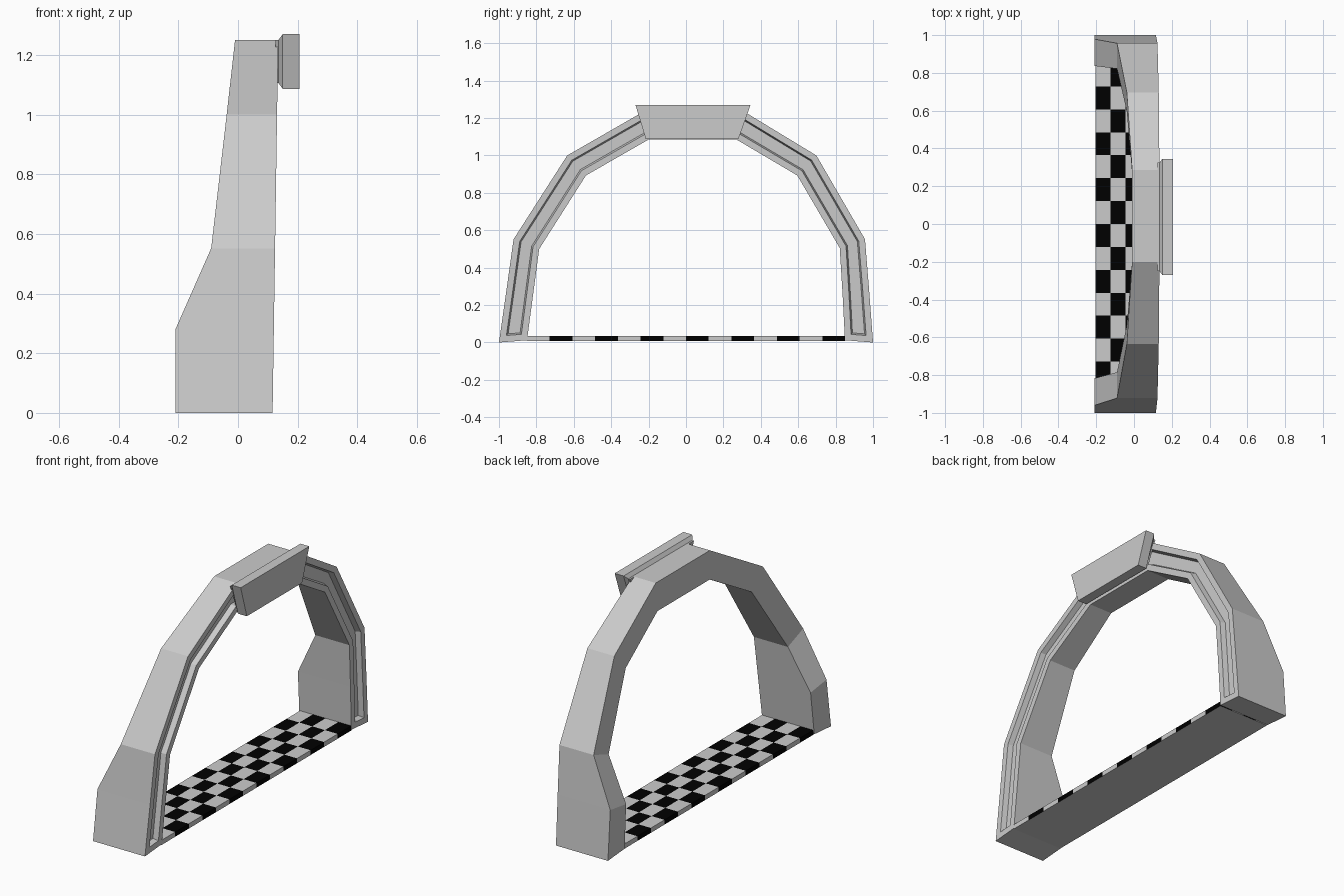
import bpy, bmesh

if "Cube" in bpy.data.objects:
    bpy.data.objects.remove(bpy.data.objects["Cube"])


def finish(bm, name, mats=()):
    bmesh.ops.remove_doubles(bm, verts=bm.verts, dist=1e-5)
    bmesh.ops.recalc_face_normals(bm, faces=bm.faces)
    mesh = bpy.data.meshes.new(name)
    for m in mats:
        mesh.materials.append(m)
    bm.to_mesh(mesh)
    bm.free()
    obj = bpy.data.objects.new(name, mesh)
    bpy.context.collection.objects.link(obj)
    return obj


def material(name, v):
    m = bpy.data.materials.new(name)
    m.diffuse_color = (v, v, v, 1)
    m.use_nodes = True
    m.node_tree.nodes["Principled BSDF"].inputs["Base Color"].default_value = m.diffuse_color
    return m


# Arch: stations of (outer y, outer z, inner y, inner z, rear x)
stations = [
    (-1.0, 0.0, -0.85, 0.012, -0.21), (-0.96, 0.28, -0.817, 0.26, -0.21),
    (-0.922, 0.552, -0.785, 0.5, -0.09), (-0.635, 1.0, -0.535, 0.893, -0.038),
    (-0.2, 1.25, -0.2, 1.085, -0.01), (0.285, 1.25, 0.27, 1.085, -0.01),
    (0.697, 1.0, 0.595, 0.893, -0.038), (0.957, 0.552, 0.822, 0.505, -0.09),
    (0.979, 0.28, 0.837, 0.26, -0.21), (1.0, 0.0, 0.85, 0.012, -0.21),
]
bm = bmesh.new()
rings = []
for yo, zo, yi, zi, xb in stations:
    rings.append([bm.verts.new(c) for c in (
        (xb, yo, zo), (0.116 + 0.015 * zo, yo, zo),
        (0.116 + 0.015 * zi, yi, zi), (xb, yi, zi))])
front = []
for a, b in zip(rings, rings[1:]):
    for i in range(4):
        j = (i + 1) % 4
        f = bm.faces.new((a[i], a[j], b[j], b[i]))
        if i == 1:
            front.append(f)
bm.faces.new(rings[0])
bm.faces.new(rings[-1])
bmesh.ops.recalc_face_normals(bm, faces=bm.faces)
# Recessed channel in the arch front
bmesh.ops.inset_region(bm, faces=front, thickness=0.034, use_even_offset=True)
bmesh.ops.inset_region(bm, faces=front, thickness=0.008, depth=-0.03, use_even_offset=True)
finish(bm, "arch")

# Chequered floor strip
NX, NY = 4, 14
X0, X1, Y0, Y1, ZB, ZT = -0.205, 0.116, -0.85, 0.85, 0.008, 0.035
xs = [X0 + (X1 - X0) * i / NX for i in range(NX + 1)]
ys = [Y0 + (Y1 - Y0) * j / NY for j in range(NY + 1)]
bm = bmesh.new()


def quad(points, mat):
    bm.faces.new([bm.verts.new(p) for p in points]).material_index = mat


def wall(p, q, mat):
    quad([(*p, ZB), (*q, ZB), (*q, ZT), (*p, ZT)], mat)


for i in range(NX):
    for j in range(NY):
        m = 1 if (i + j) % 2 == 0 else 0
        c = [(xs[i], ys[j]), (xs[i + 1], ys[j]), (xs[i + 1], ys[j + 1]), (xs[i], ys[j + 1])]
        quad([(*p, ZT) for p in c], m)
        quad([(*p, ZB) for p in c], 0)
        if i == 0:
            wall(c[3], c[0], m)
        if i == NX - 1:
            wall(c[1], c[2], m)
        if j == 0:
            wall(c[0], c[1], m)
        if j == NY - 1:
            wall(c[2], c[3], m)
finish(bm, "chequered_floor", [material("light_tile", 0.8), material("black_tile", 0.0)])

# Banner board: trapezoid slab with a tapered rear mount
bm = bmesh.new()


def trapezoid(x, inset):
    return [bm.verts.new((x, y, z)) for y, z in (
        (-0.215 + inset, 1.087 + inset), (0.28 - inset, 1.087 + inset),
        (0.345 - inset, 1.27 - inset), (-0.27 + inset, 1.27 - inset))]


loops = [trapezoid(x, d) for x, d in ((0.125, 0.02), (0.135, 0.02), (0.15, 0.0), (0.206, 0.0))]
for a, b in zip(loops, loops[1:]):
    for i in range(4):
        j = (i + 1) % 4
        bm.faces.new((a[i], a[j], b[j], b[i]))
bm.faces.new(loops[0])
bm.faces.new(loops[-1])
finish(bm, "banner_board")
